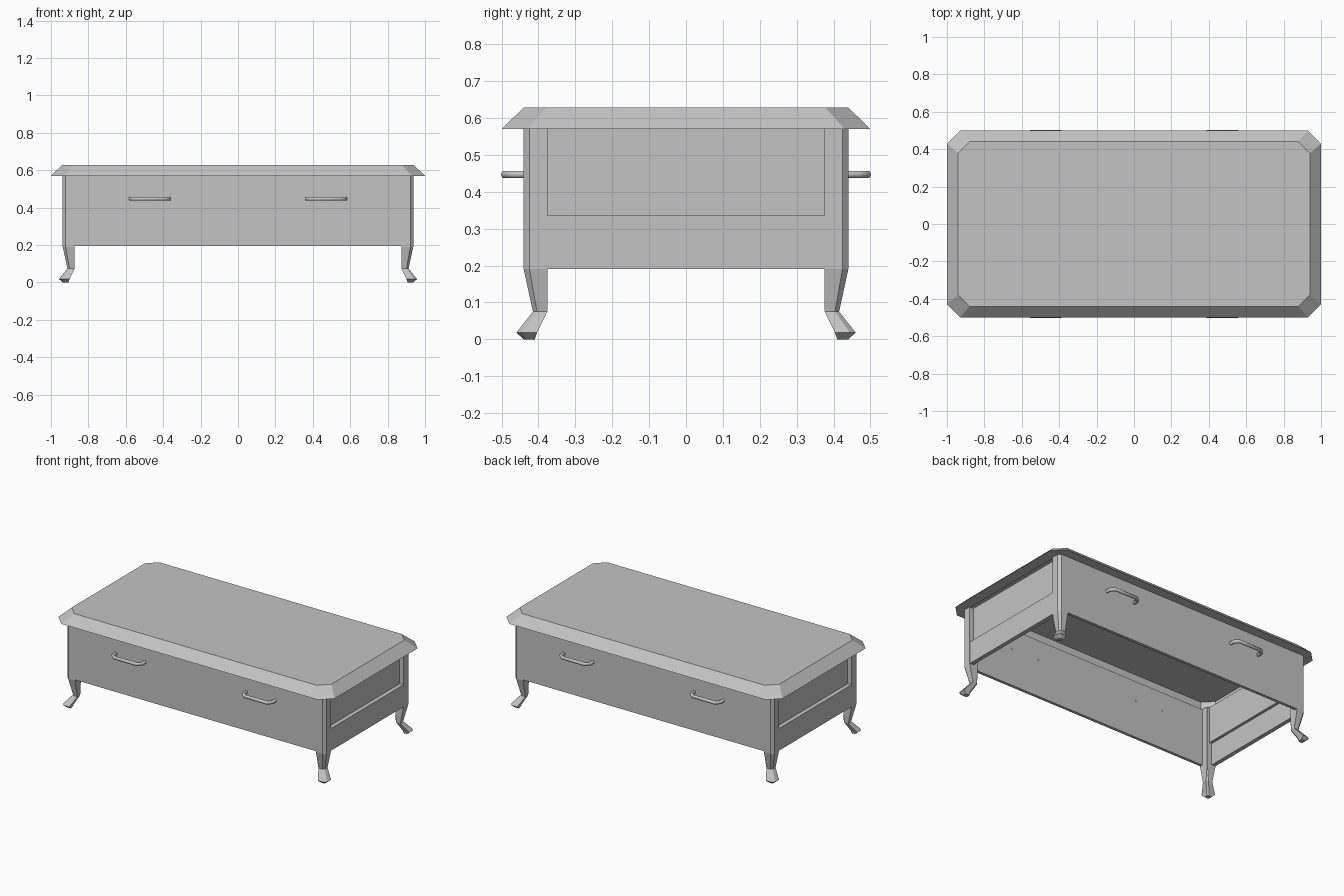
import bpy
import bmesh

if "Cube" in bpy.data.objects:
    bpy.data.objects.remove(bpy.data.objects["Cube"], do_unlink=True)

GREY = (0.55, 0.55, 0.55, 1)
grey = bpy.data.materials.new("plain grey")
grey.use_nodes = True
grey.diffuse_color = GREY
grey.node_tree.nodes["Principled BSDF"].inputs["Base Color"].default_value = GREY


def add_object(name, bm):
    bmesh.ops.recalc_face_normals(bm, faces=bm.faces)
    mesh = bpy.data.meshes.new(name)
    bm.to_mesh(mesh)
    bm.free()
    mesh.materials.append(grey)
    obj = bpy.data.objects.new(name, mesh)
    bpy.context.collection.objects.link(obj)
    return obj


def loft(name, rings):
    """Skin a stack of equal-length rings and cap both ends."""
    bm = bmesh.new()
    loops = [[bm.verts.new(p) for p in ring] for ring in rings]
    n = len(loops[0])
    for low, high in zip(loops, loops[1:]):
        for i in range(n):
            j = (i + 1) % n
            bm.faces.new((low[i], low[j], high[j], high[i]))
    bm.faces.new(loops[0])
    bm.faces.new(loops[-1])
    return add_object(name, bm)


def box(name, x, y, z):
    return loft(name, [[(x[0], y[0], h), (x[1], y[0], h),
                        (x[1], y[1], h), (x[0], y[1], h)] for h in z])


def cut_rectangle(x, y, cut, z):
    """Rectangle with clipped corners, half sizes x and y."""
    return [(x - cut, -y, z), (x, cut - y, z), (x, y - cut, z), (x - cut, y, z),
            (cut - x, y, z), (-x, y - cut, z), (-x, cut - y, z), (cut - x, -y, z)]


# Table top: bevelled rim, hollowed underneath
loft("table_top", [
    cut_rectangle(0.93, 0.43, 0.06, 0.622),
    cut_rectangle(0.93, 0.43, 0.06, 0.57),
    cut_rectangle(1.0, 0.5, 0.07, 0.57),
    cut_rectangle(0.94, 0.44, 0.062, 0.628),
])

# Corner legs: height, inner edge, outer edge, inner and outer corner cuts
LEG = [(0.0, 0.41, 0.44, 0.006, 0.008),
       (0.018, 0.404, 0.46, 0.01, 0.016),
       (0.075, 0.376, 0.415, 0.01, 0.011),
       (0.19, 0.376, 0.44, 0.001, 0.016),
       (0.57, 0.376, 0.44, 0.001, 0.016)]
for sx, side in ((-1, "right"), (1, "left")):
    for sy, end in ((-1, "front"), (1, "back")):
        rings = []
        for z, a, b, inner, outer in LEG:
            outline = [(a + inner, a), (b, a), (b, b - outer),
                       (b - outer, b), (a, b), (a, a + inner)]
            rings.append([(sx * (u + 0.497), sy * v, z) for u, v in outline])
        loft(f"{end}_{side}_leg", rings)

# Long walls
for sy, end in ((-1, "front"), (1, "back")):
    box(f"{end}_wall", (-0.875, 0.875), (sy * 0.42, sy * 0.439), (0.195, 0.57))

# Short sides: a lower rail with a recessed panel above
for sx, side in ((-1, "right"), (1, "left")):
    box(f"{side}_rail", (sx * 0.908, sx * 0.935), (-0.377, 0.377), (0.19, 0.335))
    box(f"{side}_panel", (sx * 0.89, sx * 0.908), (-0.377, 0.377), (0.333, 0.57))

# Bent bar handles, two on each long wall
PATH = [(-0.104, 0.419), (-0.104, 0.468), (-0.08, 0.492),
        (0.08, 0.492), (0.104, 0.468), (0.104, 0.419)]
for sy, end in ((-1, "front"), (1, "back")):
    for sx, side in ((-1, "right"), (1, "left")):
        curve = bpy.data.curves.new("handle_path", "CURVE")
        curve.dimensions = "3D"
        curve.bevel_depth = 0.011
        curve.bevel_resolution = 1
        curve.use_fill_caps = True
        spline = curve.splines.new("POLY")
        spline.points.add(len(PATH) - 1)
        for point, (u, v) in zip(spline.points, PATH):
            point.co = (sx * 0.472 + u, sy * v, 0.447, 1)
        curve.materials.append(grey)
        handle = bpy.data.objects.new(f"{end}_{side}_handle", curve)
        bpy.context.collection.objects.link(handle)
